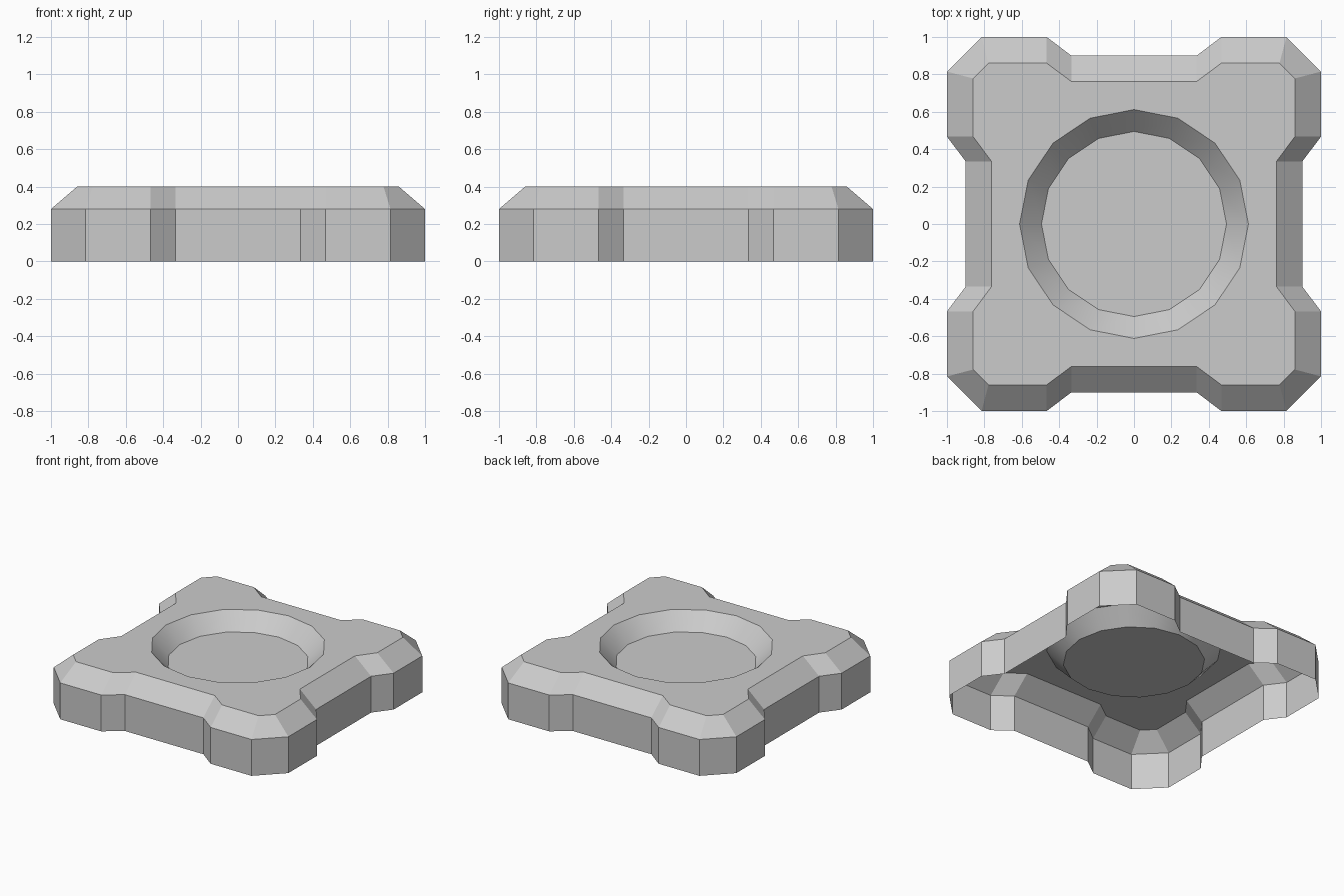
import bpy
import bmesh
import math

cube = bpy.data.objects.get("Cube")
if cube:
    bpy.data.objects.remove(cube, do_unlink=True)

HEIGHT, SHOULDER = 0.40, 0.28
SIDES = 16

grey = bpy.data.materials.new("light_grey")
grey.use_nodes = True
grey.diffuse_color = (0.6, 0.6, 0.6, 1)
grey.node_tree.nodes["Principled BSDF"].inputs["Base Color"].default_value = (0.6, 0.6, 0.6, 1)

bm = bmesh.new()


def outline(reach, notch, corner, z):
    """Square outline with clipped corners and a shallow notch in each side."""
    half = [(notch, 0.335), (reach, 0.467), (reach, corner)]
    quarter = half + [(y, x) for x, y in reversed(half)]
    ring = []
    for _ in range(4):
        ring += [bm.verts.new((x, y, z)) for x, y in quarter]
        quarter = [(-y, x) for x, y in quarter]
    return ring


def circle(radius, z):
    turn = math.tau / SIDES
    return [bm.verts.new((radius * math.cos(i * turn), radius * math.sin(i * turn), z))
            for i in range(SIDES)]


def pairs(ring):
    return list(zip(ring, ring[1:] + ring[:1]))


def skin(lower, upper):
    return [bm.faces.new((a, b, d, c))
            for (a, b), (c, d) in zip(pairs(lower), pairs(upper))]


# Outer walls and sloping shoulder, open underneath
base = outline(1, 0.9, 0.815, 0)
shoulder = outline(1, 0.9, 0.815, SHOULDER)
top = outline(0.86, 0.762, 0.778, HEIGHT)
skin(base, shoulder)
skin(shoulder, top)

# Round dish with a smooth sloping wall
rim = circle(0.612, HEIGHT)
floor = circle(0.495, SHOULDER)
for face in skin(rim, floor):
    face.smooth = True
bm.faces.new(floor)

# Flat top around the dish
edges = [bm.edges.get(pair) or bm.edges.new(pair) for ring in (top, rim) for pair in pairs(ring)]
filled = bmesh.ops.triangle_fill(bm, edges=edges, use_beauty=True)
for item in filled["geom"]:
    if isinstance(item, bmesh.types.BMFace):
        item.normal_update()
        if item.normal.z < 0:
            item.normal_flip()

# Crisp edges around the dish
for ring in (rim, floor):
    for pair in pairs(ring):
        bm.edges.get(pair).smooth = False

mesh = bpy.data.meshes.new("platform_base")
bm.to_mesh(mesh)
bm.free()
mesh.materials.append(grey)
platform = bpy.data.objects.new("platform_base", mesh)
bpy.context.collection.objects.link(platform)
